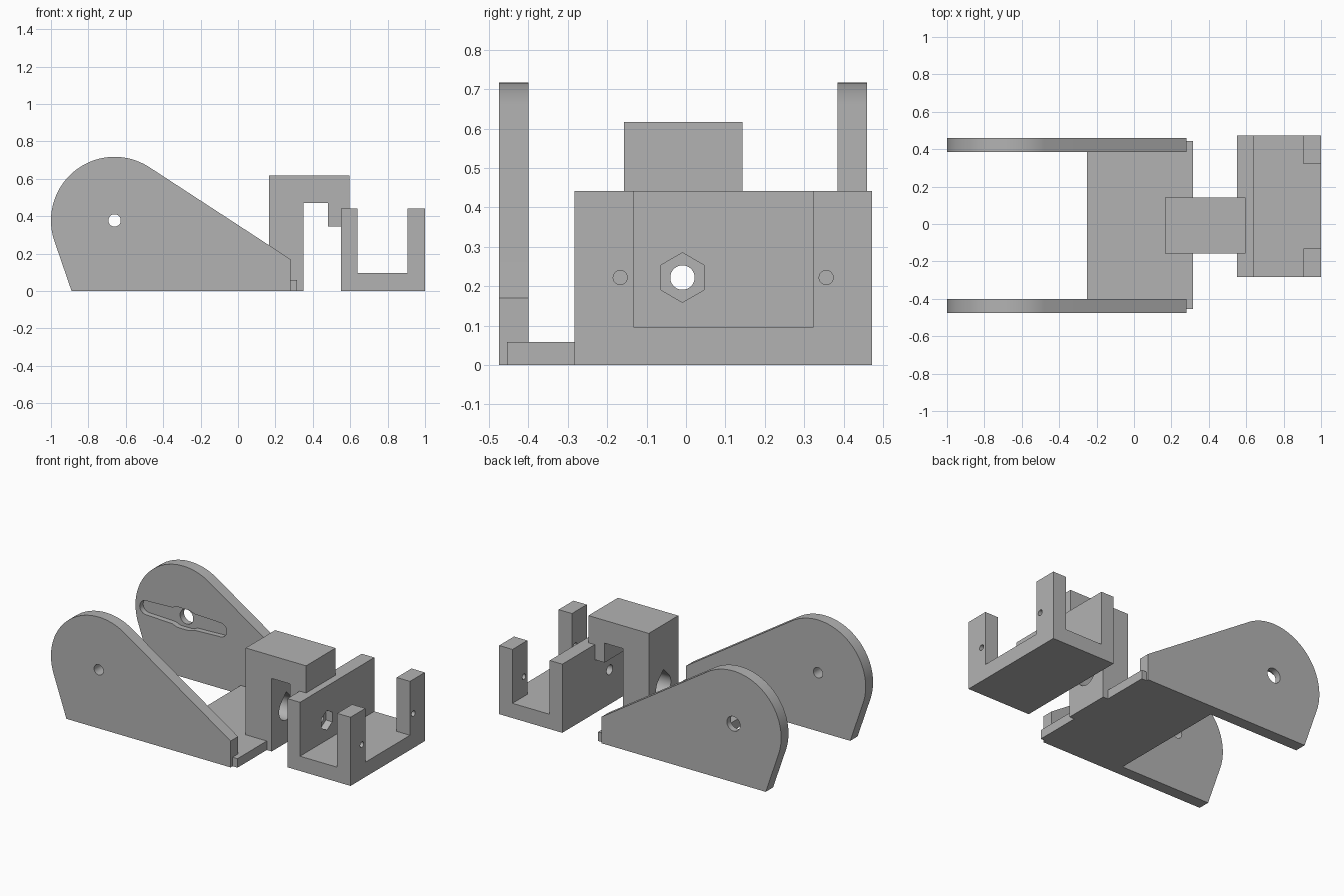
import bpy, bmesh, math

if "Cube" in bpy.data.objects:
    bpy.data.objects.remove(bpy.data.objects["Cube"])

grey = bpy.data.materials.new("plain grey")
grey.diffuse_color = (0.45, 0.45, 0.45, 1)
grey.use_nodes = True
grey.node_tree.nodes["Principled BSDF"].inputs["Base Color"].default_value = grey.diffuse_color


def prism(name, pts, axis, a, b):
    """Extrude a closed outline along x (points are y,z) or y (points are x,z)."""
    place = (lambda u, v, t: (t, u, v)) if axis == 'x' else (lambda u, v, t: (u, t, v))
    bm = bmesh.new()
    lo = [bm.verts.new(place(u, v, a)) for u, v in pts]
    hi = [bm.verts.new(place(u, v, b)) for u, v in pts]
    bm.faces.new(lo)
    bm.faces.new(hi)
    n = len(pts)
    for i in range(n):
        j = (i + 1) % n
        bm.faces.new((lo[i], lo[j], hi[j], hi[i]))
    bmesh.ops.recalc_face_normals(bm, faces=bm.faces)
    me = bpy.data.meshes.new(name)
    bm.to_mesh(me)
    bm.free()
    me.materials.append(grey)
    ob = bpy.data.objects.new(name, me)
    bpy.context.collection.objects.link(ob)
    return ob


def arc(cu, cv, r, start, end, n):
    return [(cu + r * math.cos(math.radians(start + (end - start) * i / n)),
             cv + r * math.sin(math.radians(start + (end - start) * i / n)))
            for i in range(n + 1)]


def circle(cu, cv, r, n=32):
    return arc(cu, cv, r, 0, 360, n)[:-1]


def rect(u0, u1, v0, v1):
    return [(u0, v0), (u1, v0), (u1, v1), (u0, v1)]


def cut(ob, *cutter):
    """Subtract a prism from a part and bake the result."""
    tool = prism("cutter", *cutter)
    tool.hide_render = True
    mod = ob.modifiers.new("cut", 'BOOLEAN')
    mod.operation = 'DIFFERENCE'
    mod.solver = 'EXACT'
    mod.object = tool
    bpy.context.view_layer.update()
    baked = bpy.data.meshes.new_from_object(
        ob.evaluated_get(bpy.context.evaluated_depsgraph_get()))
    ob.modifiers.clear()
    ob.data = baked
    bpy.data.objects.remove(tool)


# Side plates with a rounded, raised end
PX, PZ = -0.66, 0.377
outline = [(-0.89, 0), (0.28, 0), (0.28, 0.17)] + arc(PX, PZ, 0.34, 56.9, 199, 40)
front_plate = prism("front_side_plate", outline, 'y', -0.475, -0.40)
back_plate = prism("back_side_plate", outline, 'y', 0.385, 0.46)
cut(front_plate, circle(PX, PZ, 0.033), 'y', -0.6, -0.3)
cut(back_plate, circle(PX, PZ, 0.047), 'y', 0.3, 0.6)

# Lever-shaped recess on the inner face of the back plate
recess = (arc(PX + 0.265, PZ, 0.045, -90, 90, 12)
          + [(PX + 0.08, PZ + 0.052), (PX + 0.04, PZ + 0.066),
             (PX - 0.04, PZ + 0.066), (PX - 0.08, PZ + 0.052)]
          + arc(PX - 0.265, PZ, 0.045, 90, 270, 12)
          + [(PX - 0.08, PZ - 0.052), (PX - 0.04, PZ - 0.066),
             (PX + 0.04, PZ - 0.066), (PX + 0.08, PZ - 0.052)])
cut(back_plate, recess, 'y', 0.3, 0.42)

# Base slab joining the plates
base = prism("base_slab", rect(-0.25, 0.315, 0, 0.058), 'y', -0.455, 0.445)

# Hooked pillar with a teardrop hole
hook = prism("hooked_pillar", [(0.165, 0), (0.35, 0), (0.35, 0.47), (0.48, 0.47),
                               (0.48, 0.345), (0.595, 0.345), (0.595, 0.617),
                               (0.165, 0.617)], 'y', -0.157, 0.143)
teardrop = arc(-0.007, 0.222, 0.075, 135, 405, 30) + [(-0.007, 0.222 + 0.075 * math.sqrt(2))]
cut(hook, teardrop, 'x', 0.1, 0.42)

# Holder: back wall, floor and two posts
holder = prism("holder", [(0.55, 0), (1, 0), (1, 0.442), (0.905, 0.442), (0.905, 0.095),
                          (0.64, 0.095), (0.64, 0.442), (0.55, 0.442)], 'y', -0.283, 0.473)
cut(holder, rect(-0.132, 0.322, 0.095, 0.6), 'x', 0.8, 1.1)
for y in (-0.167, 0.356):
    cut(holder, circle(y, 0.222, 0.018, 24), 'x', 0.85, 1.1)

# Bolt hole with a hexagonal nut pocket
cut(holder, circle(-0.009, 0.222, 0.031), 'x', 0.5, 0.7)
cut(holder, arc(-0.009, 0.222, 0.063, 30, 330, 5), 'x', 0.595, 0.7)

# Smooth the curved walls, keep the corners sharp
for ob in bpy.context.collection.objects:
    ob.select_set(True)
    bpy.context.view_layer.objects.active = ob
bpy.ops.object.shade_smooth_by_angle(angle=math.radians(25))
